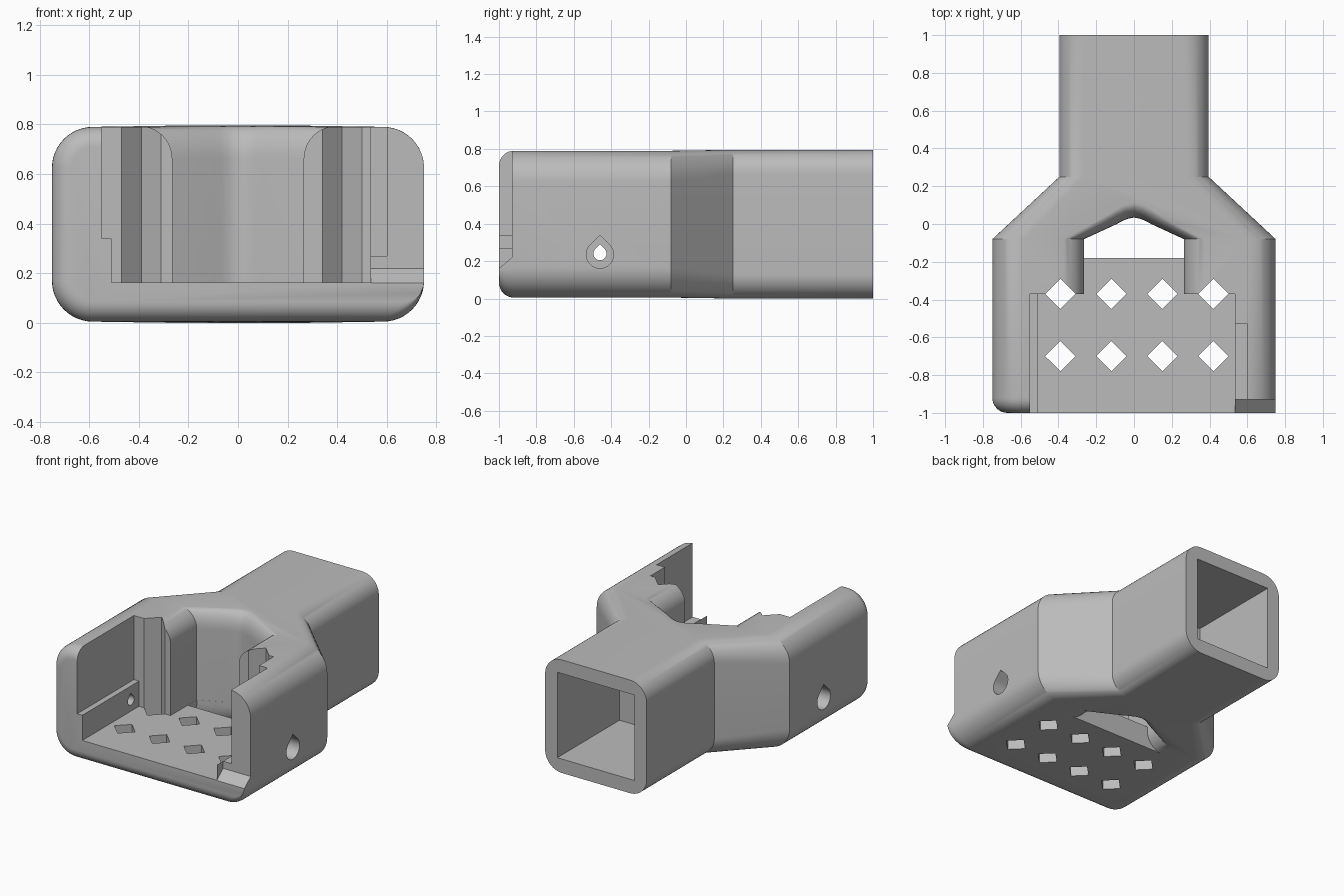
import bpy, bmesh, math

if "Cube" in bpy.data.objects:
    bpy.data.objects.remove(bpy.data.objects["Cube"], do_unlink=True)

grey = bpy.data.materials.new("plain_grey")
grey.use_nodes = True
COLOUR = (0.5, 0.5, 0.5, 1)
grey.diffuse_color = COLOUR
for node in grey.node_tree.nodes:
    if node.type == "BSDF_PRINCIPLED":
        node.inputs["Base Color"].default_value = COLOUR


def loft(name, rings):
    """Skin equal-length rings of points into a closed solid."""
    bm = bmesh.new()
    loops = [[bm.verts.new(p) for p in ring] for ring in rings]
    n = len(loops[0])
    for a, b in zip(loops, loops[1:]):
        for i in range(n):
            j = (i + 1) % n
            bm.faces.new((a[i], a[j], b[j], b[i]))
    bm.faces.new(loops[0])
    bm.faces.new(loops[-1])
    bmesh.ops.recalc_face_normals(bm, faces=bm.faces)
    mesh = bpy.data.meshes.new(name)
    bm.to_mesh(mesh)
    bm.free()
    mesh.materials.append(grey)
    obj = bpy.data.objects.new(name, mesh)
    bpy.context.collection.objects.link(obj)
    return obj


def rounded_ring(y, x0, x1, z0, z1, r, steps=12):
    ring = []
    corners = [(x1 - r, z1 - r), (x0 + r, z1 - r), (x0 + r, z0 + r), (x1 - r, z0 + r)]
    for k, (cx, cz) in enumerate(corners):
        for i in range(steps + 1):
            a = math.pi / 2 * (k + i / steps)
            ring.append((cx + r * math.cos(a), y, cz + r * math.sin(a)))
    return ring


def box(name, x0, x1, y0, y1, z0, z1):
    plan = [(x0, y0), (x1, y0), (x1, y1), (x0, y1)]
    return loft(name, [[(x, y, z) for x, y in plan] for z in (z0, z1)])


def side_prism(name, outline, x0, x1):
    return loft(name, [[(x, y, z) for y, z in outline] for x in (x0, x1)])


# Outer shell: wide cradle with a filleted front, tapering into a rear tube
rings = []
fillet = 0.08
for i in range(9):
    a = math.pi / 2 * i / 8
    inset = fillet * (1 - math.sin(a))
    rings.append(rounded_ring(-1 + fillet * (1 - math.cos(a)), -0.75 + inset, 0.75,
                              0.005 + inset, 0.79 - inset, 0.165 - inset))
rings.append(rounded_ring(-0.08, -0.75, 0.75, 0.005, 0.79, 0.165))
for y in (0.25, 1):
    rings.append(rounded_ring(y, -0.395, 0.395, 0, 0.795, 0.13))
body = loft("socket_bracket", rings)

cutters = []

# Square socket in the rear tube
cutters.append(box("rear_socket", -0.3, 0.3, 0.31, 1.2, 0.098, 0.698))

# Open front bay, with a ledge on each side
cutters.append(box("front_bay", -0.51, 0.535, -1.2, -0.37, 0.163, 1))
cutters.append(box("left_recess", -0.55, 0, -1.3, -0.3701, 0.34, 1.1))
cutters.append(box("right_recess", 0, 0.6, -1.3, -0.53, 0.27, 1.2))

# Sloped notch at the front of one wall
notch = [(-1.1, 0.077), (-0.93, 0.22), (-0.93, 1.3), (-1.1, 1.3)]
cutters.append(side_prism("front_notch", notch, 0.5352, 0.9))


# Arched gap between the two legs, with rounded upper and lower rims
def arch_ring(z, grow, front):
    w, back = 0.265 + grow, -0.08
    half = [(w, front), (w, back)]
    for fx, fy in ((0.36, 0.68), (0.25, 0.82), (0.13, 0.94)):
        half.append((w * fx, back + fy * (0.115 + 0.6 * grow)))
    tip = [(0, back + 0.115 + 0.6 * grow)]
    plan = half + tip + [(-x, y) for x, y in reversed(half)]
    return [(x, y, z) for x, y in plan]


rim = 0.13
curve = [(rim * math.sin(t), rim * (1 - math.cos(t)))
         for t in [math.pi / 2 * i / 10 for i in range(11)]]
upper = [arch_ring(0.163, 0, -0.45)]
upper += [arch_ring(0.663 + rise, grow, -0.45) for rise, grow in curve]
upper.append(arch_ring(1, rim, -0.45))
cutters.append(loft("upper_gap", upper))
lower = [arch_ring(0.25, -0.001, -0.18)]
lower += [arch_ring(0.133 - drop, grow - 0.001, -0.18) for drop, grow in curve]
lower.append(arch_ring(-0.2, rim - 0.001, -0.18))
cutters.append(loft("lower_gap", lower))

# Diamond vents cut through the full height
for y in (-0.7, -0.37):
    for x in (-0.39, -0.12, 0.15, 0.42):
        d = 0.08
        plan = [(x - d, y), (x, y - d), (x + d, y), (x, y + d)]
        cutters.append(loft("vent", [[(px, py, z) for px, py in plan] for z in (-0.5, 1.5)]))


# Teardrop screw holes with wider outer recesses
def teardrop(y, z, r):
    angles = [math.radians(135 + 270 * i / 24) for i in range(25)]
    points = [(y + r * math.cos(a), z + r * math.sin(a)) for a in angles]
    return points + [(y, z + r * math.sqrt(2))]


for side in (-1, 1):
    cutters.append(side_prism("screw_recess", teardrop(-0.46, 0.235, 0.073), side * 0.63, side * 0.95))
    cutters.append(side_prism("screw_hole", teardrop(-0.46, 0.24, 0.035), side * 0.45, side * 0.9))

# Carve the shell, then discard the cutters
bpy.context.view_layer.objects.active = body
for cutter in cutters:
    cutter.hide_render = True
    mod = body.modifiers.new("cut", "BOOLEAN")
    mod.operation = "DIFFERENCE"
    mod.solver = "EXACT"
    mod.object = cutter
    bpy.ops.object.modifier_apply(modifier=mod.name)
for cutter in cutters:
    bpy.data.objects.remove(cutter, do_unlink=True)

bpy.ops.object.select_all(action="DESELECT")
body.select_set(True)
bpy.ops.object.shade_smooth_by_angle(angle=math.radians(25))
